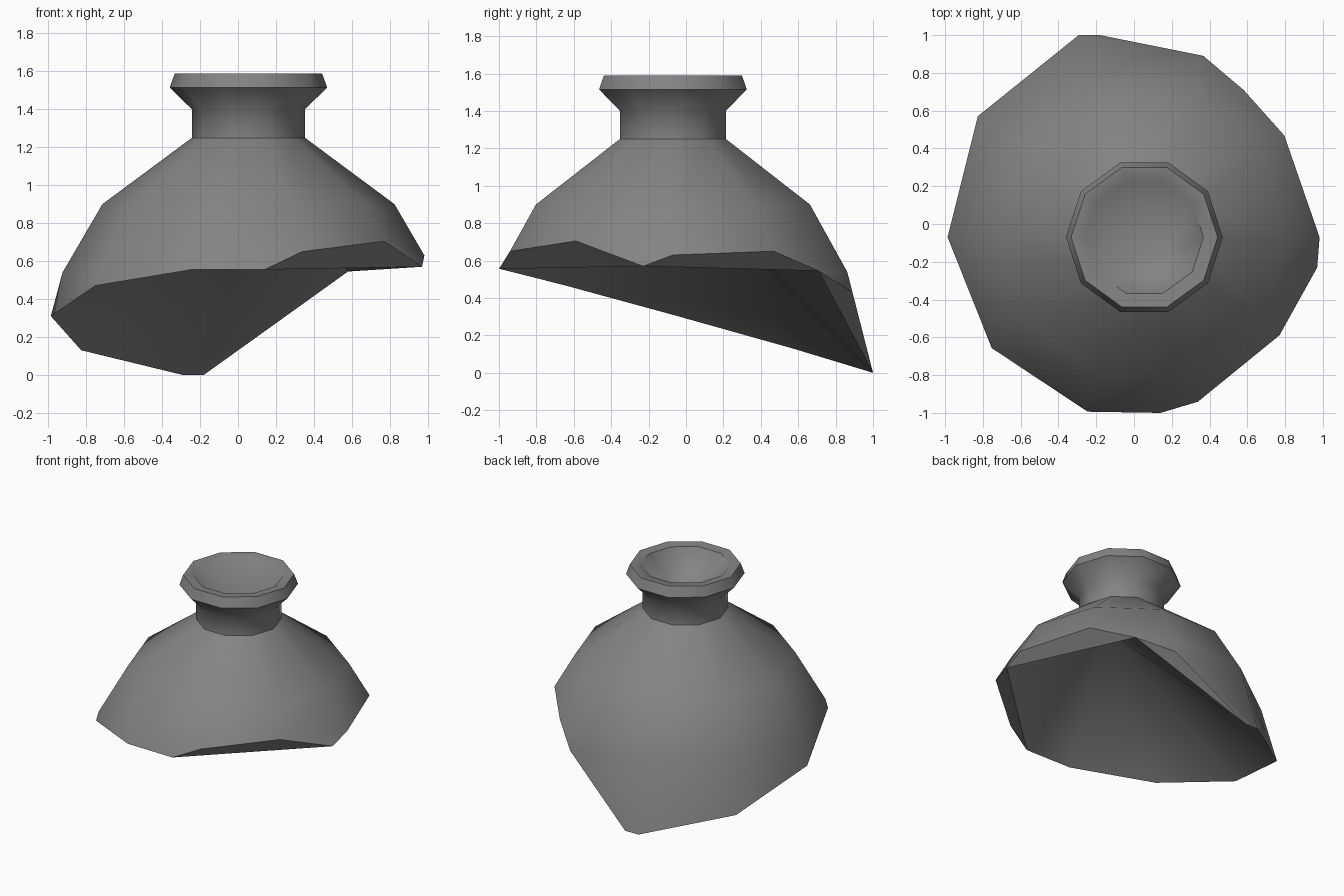
import bpy, bmesh, math

if "Cube" in bpy.data.objects:
    bpy.data.objects.remove(bpy.data.objects["Cube"])

CX, CY, N = 0.055, -0.07, 10
bm = bmesh.new()


def vert(r, z, k):
    a = 2 * math.pi * k / N
    return bm.verts.new((CX + r * math.cos(a), CY + r * math.sin(a), z))


def ring(r, z):
    return [vert(r, z, k) for k in range(N)]


def face(*vs):
    return bm.faces.new(vs)


def bridge(a, b):
    for k in range(N):
        j = (k + 1) % N
        face(b[k], b[j], a[j], a[k])


def fan(loop, tip):
    # close a loop to a single point
    for v, w in zip(loop, loop[1:] + loop[:1]):
        face(w, v, tip)


def flare(z):
    # body radius at a given height
    if z > 0.54:
        return 0.77 + (0.9 - z) * 0.21 / 0.36
    return 0.98 + (0.54 - z) * 0.145 / 0.54


# Mouth, lip, neck and shoulder: (radius, height) from the inside out
profile = [(0.313, 1.583), (0.388, 1.59), (0.415, 1.515),
           (0.298, 1.4), (0.298, 1.25), (0.77, 0.9)]
rings = [ring(r, z) for r, z in profile]
for a, b in zip(rings, rings[1:]):
    bridge(a, b)
shoulder, mouth = rings[-1], rings[0]

# Funnel inside the mouth, pinched shut in the neck
fan(mouth[::-1], bm.verts.new((0.15, -0.17, 1.22)))

# Broken lower edge: one height per side, plus break points between corners
heights = [0.63, 0.65, 0.43, 0.0, 0.13, 0.31, 0.47, 0.555, 0.65, 0.705]
edge = [vert(flare(z), z, k) for k, z in enumerate(heights)]
belly = [vert(0.98, 0.54, k) if z < 0.54 else None for k, z in enumerate(heights)]
V = bm.verts.new((0.58, 0.71, 0.545))
E = bm.verts.new((-0.18, 1.0, 0.0))
F = bm.verts.new((0.14, -1.0, 0.555))
J = bm.verts.new((0.97, -0.23, 0.57))
extra = {1: [V], 2: [E], 7: [F], 9: [J]}

# Lower body panels
for k in range(N):
    j = (k + 1) % N
    low = [edge[k]] + extra.get(k, []) + [edge[j]]
    if belly[k] and belly[j]:
        face(shoulder[k], belly[k], belly[j], shoulder[j])
        face(belly[k], *low, belly[j])
    elif k == 1:
        # panel with a break point: split so it follows the wall
        face(shoulder[k], edge[k], V, belly[j], shoulder[j])
        face(V, edge[j], belly[j])
    else:
        left = [shoulder[k]] + ([belly[k]] if belly[k] else [])
        right = ([belly[j]] if belly[j] else []) + [shoulder[j]]
        face(*left, *low, *right)

# Chipped undersides of the break
face(F, J, edge[9], edge[8])
face(J, V, edge[1], edge[0])
face(V, E, edge[2])

# Hollow inside, from the break up to a point below the neck
fan([V, E, *edge[3:8], F, J], bm.verts.new((0.13, -0.15, 1.15)))

bmesh.ops.recalc_face_normals(bm, faces=bm.faces)
mesh = bpy.data.meshes.new("broken_bottle_top")
bm.to_mesh(mesh)
bm.free()
obj = bpy.data.objects.new("broken_bottle_top", mesh)
bpy.context.collection.objects.link(obj)

# Dark grey
mat = bpy.data.materials.new("dark_grey")
mat.diffuse_color = (0.23, 0.23, 0.23, 1)
mat.use_nodes = True
mat.node_tree.nodes["Principled BSDF"].inputs["Base Color"].default_value = mat.diffuse_color
mesh.materials.append(mat)

# Soft shading with crisp break edges
bpy.context.view_layer.objects.active = obj
obj.select_set(True)
bpy.ops.object.shade_smooth_by_angle(angle=math.radians(45))
